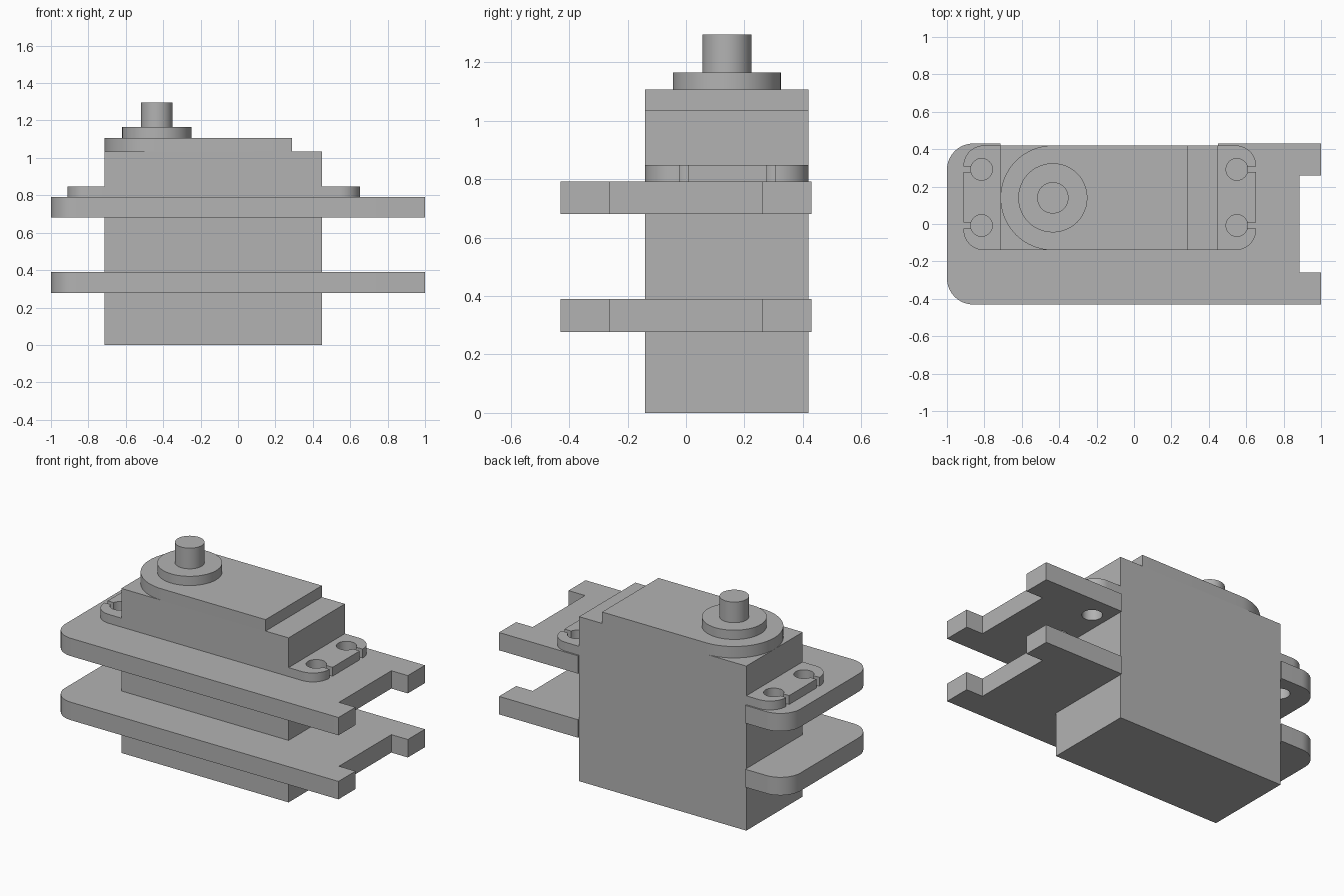
import bpy
import bmesh
from math import sin, cos, pi
from mathutils import Vector

cube = bpy.data.objects.get("Cube")
if cube:
    bpy.data.objects.remove(cube, do_unlink=True)

grey = bpy.data.materials.new("plain grey")
grey.use_nodes = True
COLOUR = (0.45, 0.45, 0.45, 1)
grey.diffuse_color = COLOUR
grey.node_tree.nodes["Principled BSDF"].inputs["Base Color"].default_value = COLOUR


def rounded(corners, steps=16):
    """Outline from counter-clockwise (x, y, radius) corners."""
    points = []
    for i, (x, y, r) in enumerate(corners):
        p = Vector((x, y))
        if r == 0:
            points.append(p)
            continue
        before = (Vector(corners[i - 1][:2]) - p).normalized()
        after = (Vector(corners[(i + 1) % len(corners)][:2]) - p).normalized()
        centre = p + (before + after) * r
        for k in range(steps + 1):
            a = k / steps * pi / 2
            points.append(centre - after * r * cos(a) - before * r * sin(a))
    return points


def circle(x, y, r, sides=48):
    return [Vector((x + r * cos(2 * pi * k / sides), y + r * sin(2 * pi * k / sides)))
            for k in range(sides)]


def box(x0, x1, y0, y1):
    return rounded([(x0, y0, 0), (x1, y0, 0), (x1, y1, 0), (x0, y1, 0)])


def extrude(name, outline, z0, z1):
    bm = bmesh.new()
    base = bm.faces.new([bm.verts.new((p.x, p.y, z0)) for p in outline])
    top = bmesh.ops.extrude_face_region(bm, geom=[base])["geom"]
    bmesh.ops.translate(bm, vec=(0, 0, z1 - z0),
                        verts=[v for v in top if isinstance(v, bmesh.types.BMVert)])
    bmesh.ops.recalc_face_normals(bm, faces=bm.faces)
    mesh = bpy.data.meshes.new(name)
    bm.to_mesh(mesh)
    bm.free()
    mesh.materials.append(grey)
    obj = bpy.data.objects.new(name, mesh)
    bpy.context.collection.objects.link(obj)
    return obj


def cut(obj, outline):
    """Cut an outline vertically right through an object."""
    cutter = extrude("cutter", outline, 0.6, 0.95)
    mod = obj.modifiers.new("cut", "BOOLEAN")
    mod.operation, mod.solver, mod.object = "DIFFERENCE", "EXACT", cutter
    bpy.context.view_layer.update()
    deps = bpy.context.evaluated_depsgraph_get()
    result = bpy.data.meshes.new_from_object(obj.evaluated_get(deps))
    obj.modifiers.clear()
    obj.data = result
    bpy.data.objects.remove(cutter, do_unlink=True)


LEFT, RIGHT, FRONT, BACK = -0.714, 0.45, -0.14, 0.42
HOLE_X, HOLE_Y, HOLE_R = (-0.815, 0.55), (-0.008, 0.292), 0.058
SHAFT_X, SHAFT_Y = -0.434, 0.14
parts = []

# Motor case with a raised lid rounded around the shaft
parts.append(extrude("case", box(LEFT, RIGHT, FRONT, BACK), 0, 1.035))
parts.append(extrude("case_lid", rounded([(LEFT, FRONT, 0.28), (0.29, FRONT, 0),
                                          (0.29, BACK, 0), (LEFT, BACK, 0.28)]),
                     1.035, 1.107))

# Output collar and shaft
parts.append(extrude("shaft_collar", circle(SHAFT_X, SHAFT_Y, 0.185), 1.107, 1.165))
parts.append(extrude("shaft", circle(SHAFT_X, SHAFT_Y, 0.084), 1.165, 1.295))

# Mounting ears with keyhole slots open to the outer edge
ears = {
    "right_ear": rounded([(-0.912, FRONT, 0.11), (LEFT, FRONT, 0),
                          (LEFT, BACK, 0), (-0.912, BACK, 0.11)]),
    "left_ear": rounded([(RIGHT, FRONT, 0), (0.653, FRONT, 0.11),
                         (0.653, BACK, 0.11), (RIGHT, BACK, 0)]),
}
for (name, outline), x in zip(ears.items(), HOLE_X):
    ear = extrude(name, outline, 0.792, 0.848)
    outer = x + (0.2 if x > 0 else -0.2)
    for y in HOLE_Y:
        cut(ear, circle(x, y, HOLE_R))
        cut(ear, box(min(x, outer), max(x, outer), y - 0.015, y + 0.015))
    parts.append(ear)

# Two plates, open at the back for the case and notched at one end
plate = rounded([(-1, -0.43, 0.14), (1, -0.43, 0), (1, -0.26, 0), (0.885, -0.26, 0),
                 (0.885, 0.26, 0), (1, 0.26, 0), (1, 0.43, 0), (RIGHT, 0.43, 0),
                 (RIGHT, FRONT, 0), (LEFT, FRONT, 0), (LEFT, 0.43, 0), (-1, 0.43, 0.14)])
parts.append(extrude("lower_plate", plate, 0.277, 0.39))
upper = extrude("upper_plate", plate, 0.68, 0.792)
for x in HOLE_X:
    for y in HOLE_Y:
        cut(upper, circle(x, y, HOLE_R))
parts.append(upper)

# Smooth the round walls, keep the edges sharp
bpy.ops.object.select_all(action="DESELECT")
for obj in parts:
    obj.select_set(True)
bpy.context.view_layer.objects.active = parts[0]
bpy.ops.object.shade_smooth_by_angle(angle=pi / 6)
